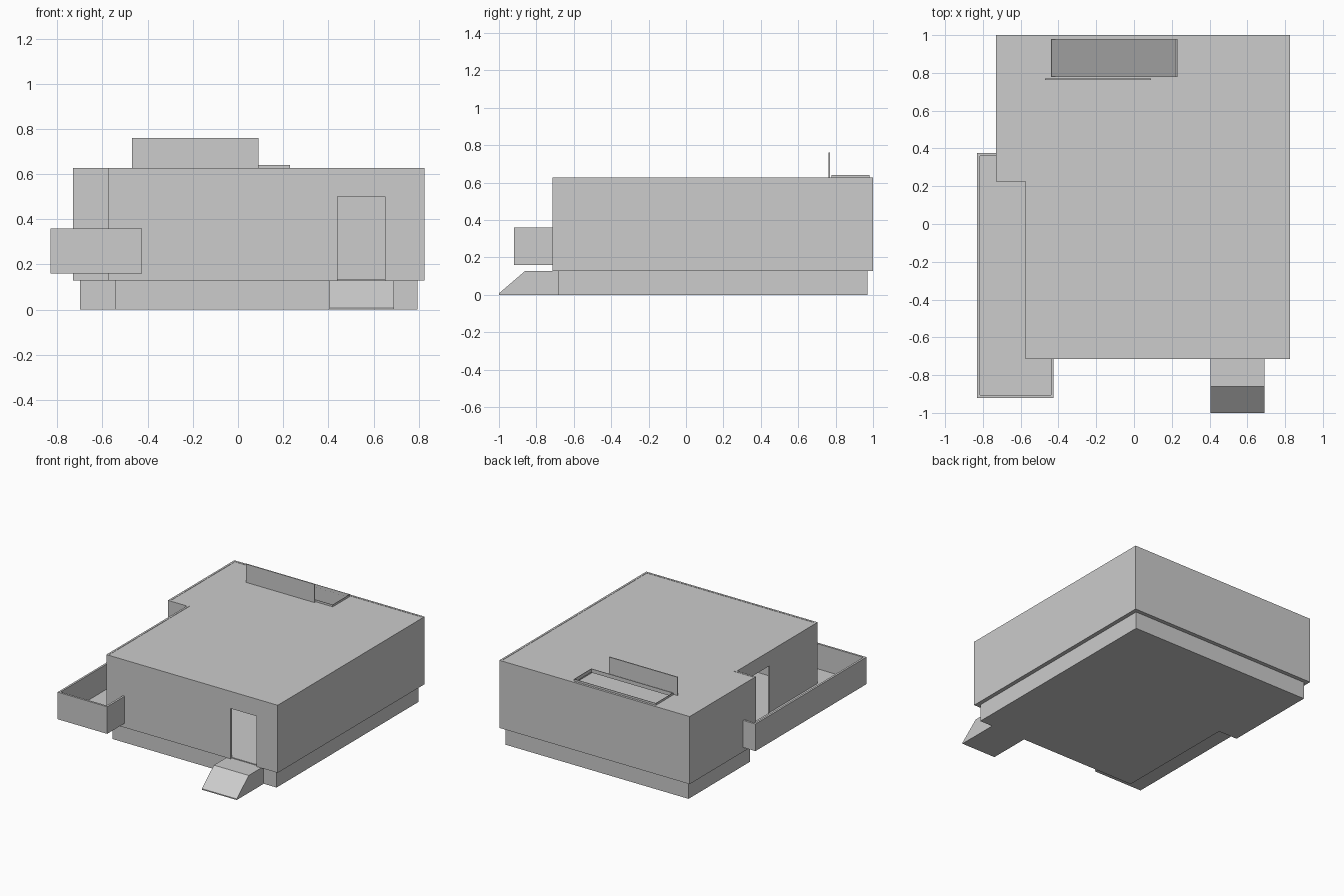
import bpy, bmesh
from mathutils import Vector

cube = bpy.data.objects.get("Cube")
if cube:
    bpy.data.objects.remove(cube, do_unlink=True)

grey = bpy.data.materials.new("light_grey")
grey.use_nodes = True
grey.diffuse_color = (0.604, 0.604, 0.604, 1)
grey.node_tree.nodes["Principled BSDF"].inputs["Base Color"].default_value = grey.diffuse_color


def extrude(name, points, offset):
    """Solid made by sweeping a flat outline along an offset."""
    bm = bmesh.new()
    face = bm.faces.new([bm.verts.new(p) for p in points])
    result = bmesh.ops.extrude_face_region(bm, geom=[face])
    verts = [v for v in result["geom"] if isinstance(v, bmesh.types.BMVert)]
    bmesh.ops.translate(bm, verts=verts, vec=Vector(offset))
    bmesh.ops.recalc_face_normals(bm, faces=bm.faces)
    mesh = bpy.data.meshes.new(name)
    bm.to_mesh(mesh)
    bm.free()
    mesh.materials.append(grey)
    obj = bpy.data.objects.new(name, mesh)
    bpy.context.collection.objects.link(obj)
    return obj


def prism(name, outline, z0, z1):
    return extrude(name, [(x, y, z0) for x, y in outline], (0, 0, z1 - z0))


def box(name, x0, x1, y0, y1, z0, z1):
    return prism(name, [(x0, y0), (x1, y0), (x1, y1), (x0, y1)], z0, z1)


def cut(target, cutter):
    """Subtract a cutter, apply the result and remove the cutter."""
    cutter.hide_render = True
    mod = target.modifiers.new("cut", "BOOLEAN")
    mod.operation = "DIFFERENCE"
    mod.solver = "EXACT"
    mod.object = cutter
    bpy.context.view_layer.objects.active = target
    bpy.ops.object.modifier_apply(modifier=mod.name)
    bpy.data.objects.remove(cutter, do_unlink=True)


def footprint(d):
    """Notched house outline, inset by d."""
    left, notch, right = -0.73 + d, -0.575 + d, 0.825 - d
    front, step, back = -0.715 + d, 0.225 + d, 1 - d
    return [(notch, front), (right, front), (right, back),
            (left, back), (left, step), (notch, step)]


WALL = 0.015
FLOOR, ROOF = 0.128, 0.627

# Foundation, floor and walls with two doorways
prism("foundation", footprint(0.03), 0, FLOOR)
prism("floor", footprint(WALL), FLOOR, FLOOR + 0.006)
walls = prism("walls", footprint(0), FLOOR, ROOF)
cut(walls, prism("interior_cutter", footprint(WALL), 0, 1))
cut(walls, box("front_door_cutter", 0.44, 0.65, -0.8, -0.6, 0.1, 0.5))
cut(walls, box("balcony_door_cutter", -0.65, -0.5, -0.155, 0.055, 0.16, 0.52))

# Roof with stair opening
HX0, HX1, HY0, HY1 = -0.44, 0.23, 0.78, 0.98
roof = prism("roof", footprint(WALL), ROOF - 0.015, ROOF - 0.002)
cut(roof, box("stair_opening_cutter", HX0, HX1, HY0, HY1, 0.5, 0.8))

# Thin curb round the opening, and the screen beside it
curb = box("stair_curb", HX0, HX1, HY0 - 0.003, HY1, ROOF - 0.01, 0.64)
cut(curb, box("curb_cutter", HX0 + 0.003, HX1 - 0.003, HY0, HY1 - 0.003, 0.5, 0.8))
box("stair_screen", -0.47, 0.09, 0.762, 0.77, ROOF - 0.005, 0.76)

# Stair ramp down to the floor
extrude("stair_ramp",
        [(HX0, HY0, FLOOR), (HX1, HY0, FLOOR), (HX0, HY0, ROOF)],
        (0, HY1 - HY0, 0))

# Entrance ramp
extrude("entrance_ramp",
        [(0.405, -1, 0), (0.405, -0.685, 0), (0.405, -0.685, FLOOR),
         (0.405, -0.86, FLOOR), (0.405, -1, 0.008)],
        (0.285, 0, 0))

# Balcony wrapping round the front right corner
BX0, BX1, BY0, BY1 = -0.83, -0.425, -0.92, 0.375
t = WALL
prism("balcony_floor",
      [(BX0 + t, BY0 + t), (BX1 - t, BY0 + t), (BX1 - t, -0.715), (-0.575, -0.715),
       (-0.575, 0.225), (-0.73, 0.225), (-0.73, BY1 - t), (BX0 + t, BY1 - t)],
      0.16, 0.175)
prism("balcony_wall",
      [(-0.73, BY1), (BX0, BY1), (BX0, BY0), (BX1, BY0), (BX1, -0.715),
       (BX1 - t, -0.715), (BX1 - t, BY0 + t), (BX0 + t, BY0 + t),
       (BX0 + t, BY1 - t), (-0.73, BY1 - t)],
      0.16, 0.36)
